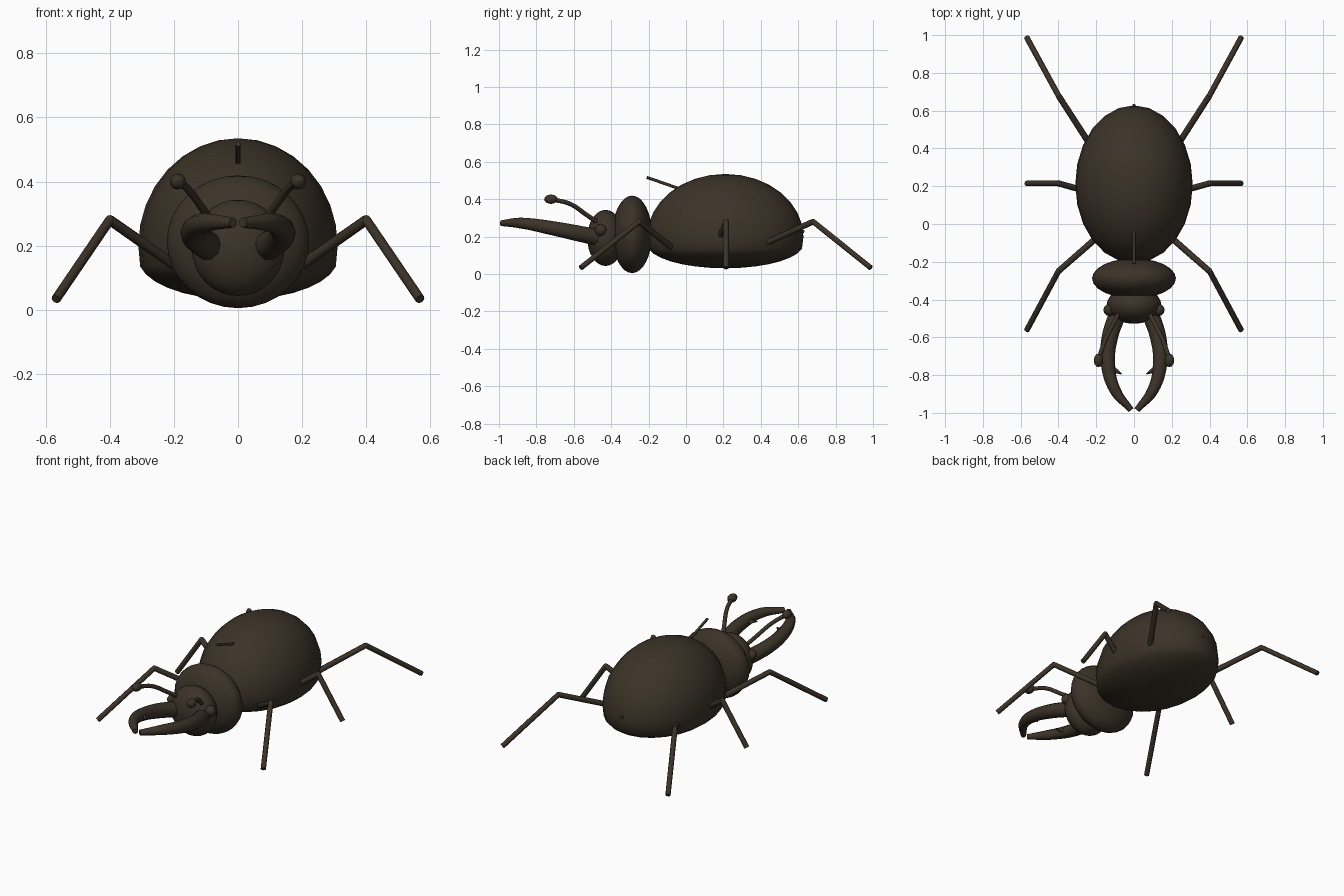
import bpy, math
from mathutils import Vector

if "Cube" in bpy.data.objects:
    bpy.data.objects.remove(bpy.data.objects["Cube"])

shell = bpy.data.materials.new("dark brown shell")
shell.diffuse_color = (0.045, 0.033, 0.021, 1)
shell.use_nodes = True
shell.node_tree.nodes["Principled BSDF"].inputs["Base Color"].default_value = shell.diffuse_color


def finish(ob, name, angle=40):
    ob.name = name
    ob.data.materials.clear()
    ob.data.materials.append(shell)
    bpy.ops.object.select_all(action='DESELECT')
    ob.select_set(True)
    bpy.context.view_layer.objects.active = ob
    bpy.ops.object.shade_smooth_by_angle(angle=math.radians(angle))
    return ob


def ellipsoid(name, loc, radii, seg=24, rings=16):
    bpy.ops.mesh.primitive_uv_sphere_add(segments=seg, ring_count=rings, radius=1)
    ob = bpy.context.object
    for v in ob.data.vertices:
        v.co = Vector(loc) + Vector([c * r for c, r in zip(v.co, radii)])
    return finish(ob, name)


def rod(name, a, b, r1, r2=None, sides=8):
    a, b = Vector(a), Vector(b)
    bpy.ops.mesh.primitive_cone_add(vertices=sides, radius1=r1,
                                    radius2=r1 if r2 is None else r2, depth=(b - a).length)
    ob = bpy.context.object
    ob.location = (a + b) / 2
    ob.rotation_euler = (b - a).to_track_quat('Z', 'Y').to_euler()
    return finish(ob, name, 50)


def tube(name, points, radii, steps=5):
    # smooth tapered tube through the given points
    cu = bpy.data.curves.new(name, 'CURVE')
    cu.dimensions = '3D'
    cu.bevel_depth = 1
    cu.bevel_resolution = 3
    cu.use_fill_caps = True
    cu.resolution_u = steps
    sp = cu.splines.new('BEZIER')
    sp.bezier_points.add(len(points) - 1)
    for bp, p, r in zip(sp.bezier_points, points, radii):
        bp.co, bp.radius = p, r
        bp.handle_left_type = bp.handle_right_type = 'AUTO'
    ob = bpy.data.objects.new(name, cu)
    bpy.context.collection.objects.link(ob)
    bpy.ops.object.select_all(action='DESELECT')
    ob.select_set(True)
    bpy.context.view_layer.objects.active = ob
    bpy.ops.object.convert(target='MESH')
    return finish(bpy.context.object, name, 50)


# abdomen: domed above, flattened below the rim
CZ, RZ, RIM = 0.20, 0.335, 0.195
abdomen = ellipsoid("abdomen", (0, 0.21, CZ), (0.311, 0.418, RZ))
rim_z = CZ - RIM * RZ
for v in abdomen.data.vertices:
    if v.co.z < rim_z:
        v.co.z = rim_z + (v.co.z - rim_z) * 0.385

# thorax and head
ellipsoid("thorax", (0, -0.288, 0.212), (0.222, 0.106, 0.207))
ellipsoid("head", (0, -0.43, 0.193), (0.145, 0.098, 0.15))

# wing seam, a thin rod running down through the back
rod("wing_seam", (0, -0.21, 0.517), (0, 0.632, 0.225), 0.008)

for side, s in (("left", -1), ("right", 1)):
    # eye
    ellipsoid(side + "_eye", (s * 0.13, -0.455, 0.235), (0.032, 0.032, 0.032), 12, 8)
    # curved jaw with an inner tooth
    tube(side + "_jaw",
         [(s * 0.085, -0.47, 0.195), (s * 0.128, -0.60, 0.222), (s * 0.138, -0.74, 0.25),
          (s * 0.10, -0.88, 0.272), (s * 0.015, -0.985, 0.272)],
         [0.046, 0.043, 0.038, 0.030, 0.016])
    rod(side + "_jaw_tooth", (s * 0.12, -0.765, 0.255), (s * 0.065, -0.795, 0.26), 0.02, 0.002)
    # clubbed antenna
    tube(side + "_antenna",
         [(s * 0.07, -0.45, 0.26), (s * 0.11, -0.53, 0.315),
          (s * 0.155, -0.62, 0.375), (s * 0.188, -0.72, 0.40)], [0.012] * 4)
    ellipsoid(side + "_antenna_club", (s * 0.188, -0.722, 0.40), (0.025, 0.036, 0.025), 12, 8)
    # legs: hip, knee and foot along y
    for part, hip, knee, foot in (("front", -0.075, -0.25, -0.563),
                                  ("middle", 0.16, 0.215, 0.215),
                                  ("rear", 0.37, 0.68, 0.988)):
        k = (s * 0.40, knee, 0.28)
        rod(f"{side}_{part}_thigh", (s * 0.20, hip, 0.14), k, 0.017, 0.016)
        rod(f"{side}_{part}_shin", k, (s * 0.568, foot, 0.033), 0.015)
        ellipsoid(f"{side}_{part}_knee", k, (0.015,) * 3, 8, 6)
